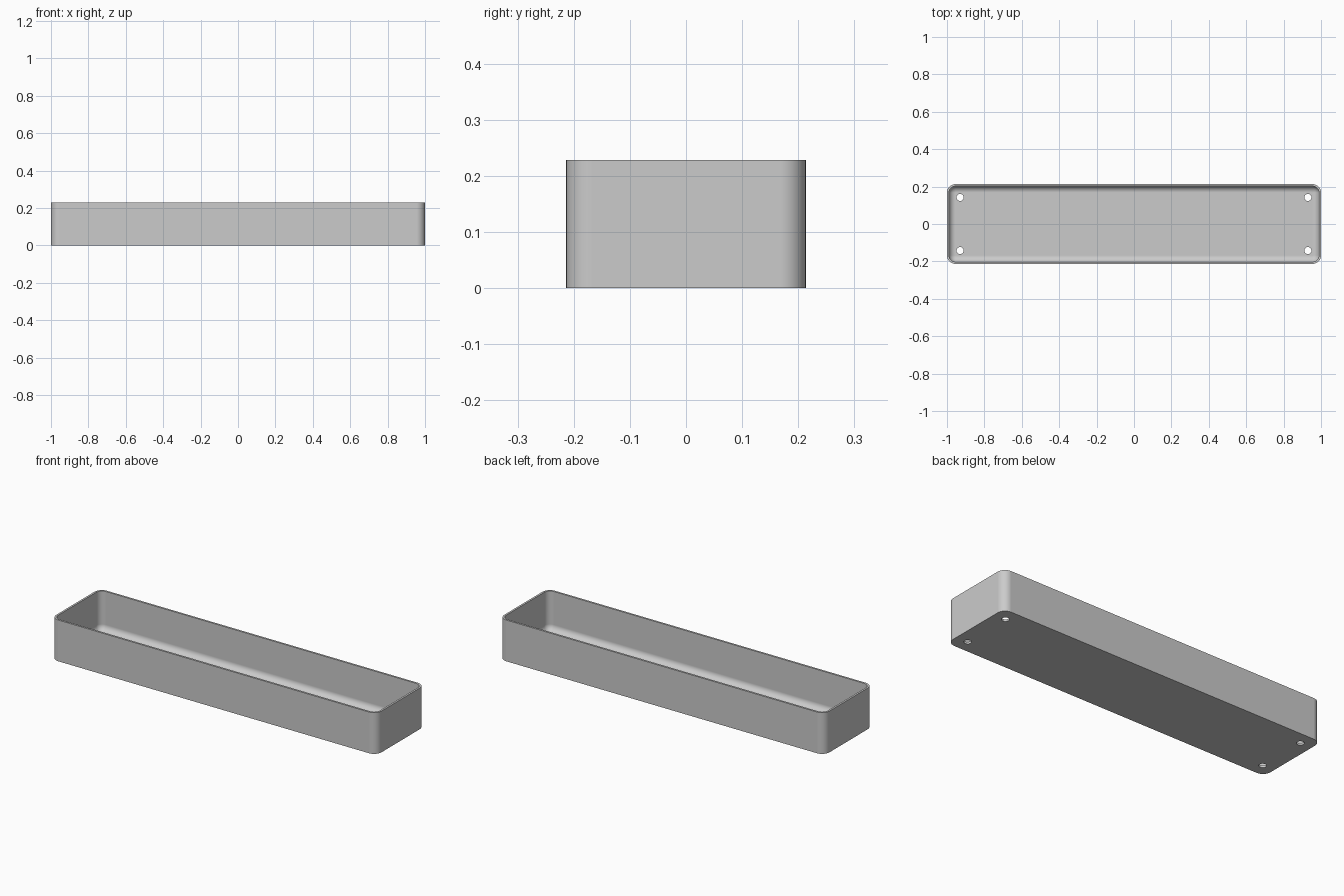
import bpy, bmesh
from math import cos, sin, pi, radians

cube = bpy.data.objects.get("Cube")
if cube:
    bpy.data.objects.remove(cube, do_unlink=True)

HALF_X, HALF_Y, HEIGHT = 1.0, 0.2135, 0.229
CORNER, WALL, FILLET = 0.046, 0.011, 0.034
HOLE_X, HOLE_Y, HOLE_R = 0.93, 0.142, 0.019
SEGMENTS = 10

grey = bpy.data.materials.new("light grey")
grey.use_nodes = True
colour = (0.6, 0.6, 0.6, 1)
grey.diffuse_color = colour
grey.node_tree.nodes["Principled BSDF"].inputs["Base Color"].default_value = colour


def rounded_ring(bm, inset, z):
    """Rounded rectangle moved inwards from the outer wall."""
    r = max(CORNER - inset, 0.001)
    cx, cy = HALF_X - inset - r, HALF_Y - inset - r
    ring = []
    for quarter, (sx, sy) in enumerate([(1, 1), (-1, 1), (-1, -1), (1, -1)]):
        for i in range(SEGMENTS + 1):
            a = (quarter + i / SEGMENTS) * pi / 2
            ring.append(bm.verts.new((sx * cx + r * cos(a), sy * cy + r * sin(a), z)))
    return ring


# Tray section: outer wall, rim, inner wall, then the fillet down to the floor
section = [(0, 0), (0, HEIGHT), (WALL, HEIGHT)]
for i in range(SEGMENTS + 1):
    a = i / SEGMENTS * pi / 2
    section.append((WALL + FILLET * (1 - cos(a)), WALL + FILLET * (1 - sin(a))))

bm = bmesh.new()
rings = [rounded_ring(bm, inset, z) for inset, z in section]
for low, high in zip(rings, rings[1:]):
    for i in range(len(low)):
        j = (i + 1) % len(low)
        bm.faces.new((low[i], low[j], high[j], high[i]))
bm.faces.new(rings[0][::-1])
bm.faces.new(rings[-1])
bmesh.ops.recalc_face_normals(bm, faces=bm.faces)
mesh = bpy.data.meshes.new("tray")
bm.to_mesh(mesh)
bm.free()
mesh.materials.append(grey)
tray = bpy.data.objects.new("tray", mesh)
bpy.context.collection.objects.link(tray)

# Four screw holes through the floor
bm = bmesh.new()
for sx in (-1, 1):
    for sy in (-1, 1):
        made = bmesh.ops.create_cone(bm, cap_ends=True, segments=32, radius1=HOLE_R,
                                     radius2=HOLE_R, depth=0.1)
        bmesh.ops.translate(bm, verts=made["verts"], vec=(sx * HOLE_X, sy * HOLE_Y, 0))
cut_mesh = bpy.data.meshes.new("hole_cutter")
bm.to_mesh(cut_mesh)
bm.free()
cut_mesh.materials.append(grey)
cutter = bpy.data.objects.new("hole_cutter", cut_mesh)
cutter.hide_render = True
bpy.context.collection.objects.link(cutter)

holes = tray.modifiers.new("screw_holes", "BOOLEAN")
holes.operation = "DIFFERENCE"
holes.solver = "EXACT"
holes.object = cutter
bpy.ops.object.select_all(action="DESELECT")
tray.select_set(True)
bpy.context.view_layer.objects.active = tray
bpy.ops.object.modifier_apply(modifier=holes.name)
bpy.data.objects.remove(cutter, do_unlink=True)

# Smooth corners and fillet with crisp rim, base and hole edges
bpy.ops.object.shade_smooth_by_angle(angle=radians(35))
normals = tray.modifiers.new("even_shading", "WEIGHTED_NORMAL")
normals.keep_sharp = True
